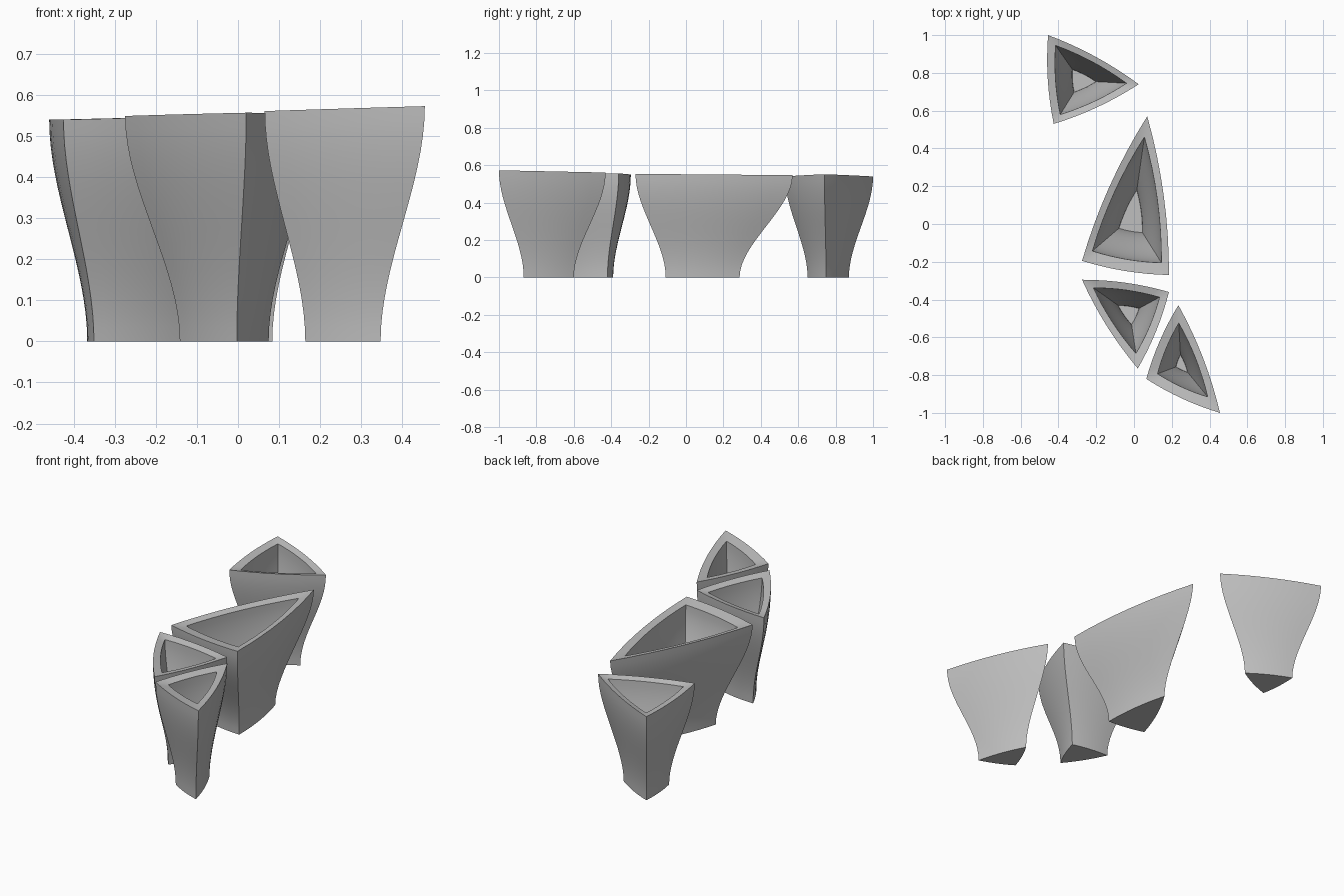
import bpy, bmesh, math
from mathutils import Vector

if "Cube" in bpy.data.objects:
    bpy.data.objects.remove(bpy.data.objects["Cube"], do_unlink=True)

clay = bpy.data.materials.new("plain grey")
clay.use_nodes = True
GREY = (0.52, 0.52, 0.52, 1)
clay.diffuse_color = GREY
clay.node_tree.nodes["Principled BSDF"].inputs["Base Color"].default_value = GREY

SEGS, LEVELS = 8, 16      # divisions along a side and up the wall
BASE, BOW = 0.47, 0.035   # foot size relative to rim, outward bow of sides
FLOOR, RIM_DROP = 0.06, 0.01


def outline(corners):
    """Triangle outline with gently bowed sides."""
    centre = sum(corners, Vector()) / 3
    pts = []
    for i, a in enumerate(corners):
        b = corners[(i + 1) % 3]
        side = b - a
        out = Vector((side.y, -side.x, 0))
        if out.dot((a + b) / 2 - centre) < 0:
            out = -out
        for k in range(SEGS):
            s = k / SEGS
            pts.append(a + side * s + out * BOW * 4 * s * (1 - s))
    return pts


def pot(name, outer, inner):
    """Hollow flared triangular pot from its rim corners."""
    outer = [Vector(c) for c in outer]
    inset = [Vector((*c, 0)) - Vector((o.x, o.y, 0)) for c, o in zip(inner, outer)]
    centre = sum(outer, Vector()) / 3

    def level(t, inside):
        scale = BASE + (1 - BASE) * t * t * (3 - 2 * t)
        ring = []
        for c, d in zip(outer, inset):
            p = centre + (c - centre) * scale
            p.z = c.z * t
            if inside:
                p += d
                p.z -= RIM_DROP * t
            ring.append(p)
        return outline(ring)

    rings = [level(j / LEVELS, False) for j in range(LEVELS + 1)]
    rings += [level(1 - (1 - FLOOR) * j / LEVELS, True) for j in range(LEVELS + 1)]

    bm = bmesh.new()
    loops = [[bm.verts.new(p) for p in r] for r in rings]
    n = len(loops[0])
    for lo, hi in zip(loops, loops[1:]):
        for i in range(n):
            k = (i + 1) % n
            bm.faces.new((lo[i], lo[k], hi[k], hi[i]))
    bm.faces.new(loops[0])    # underside
    bm.faces.new(loops[-1])   # inner floor
    bmesh.ops.recalc_face_normals(bm, faces=bm.faces)
    mesh = bpy.data.meshes.new(name)
    bm.to_mesh(mesh)
    bm.free()
    mesh.materials.append(clay)
    obj = bpy.data.objects.new(name, mesh)
    bpy.context.collection.objects.link(obj)
    bpy.ops.object.select_all(action='DESELECT')
    obj.select_set(True)
    bpy.context.view_layer.objects.active = obj
    bpy.ops.object.shade_smooth_by_angle(angle=math.radians(30))


# Rim corners (x, y, height) and inner rim corners (x, y)
pot("back_pot",
    [(-.455, 1.0, .54), (.025, .74, .552), (-.425, .53, .54)],
    [(-.415, .945), (-.04, .745), (-.39, .58)])
pot("large_pot",
    [(.07, .57, .547), (-.275, -.195, .549), (.185, -.27, .554)],
    [(.055, .46), (-.22, -.143), (.145, -.205)])
pot("middle_pot",
    [(-.275, -.295, .549), (.185, -.36, .556), (.02, -.765, .557)],
    [(-.215, -.338), (.135, -.388), (.01, -.685)])
pot("front_pot",
    [(.235, -.43, .561), (.065, -.82, .561), (.455, -1.0, .573)],
    [(.237, -.525), (.125, -.793), (.39, -.915)])
